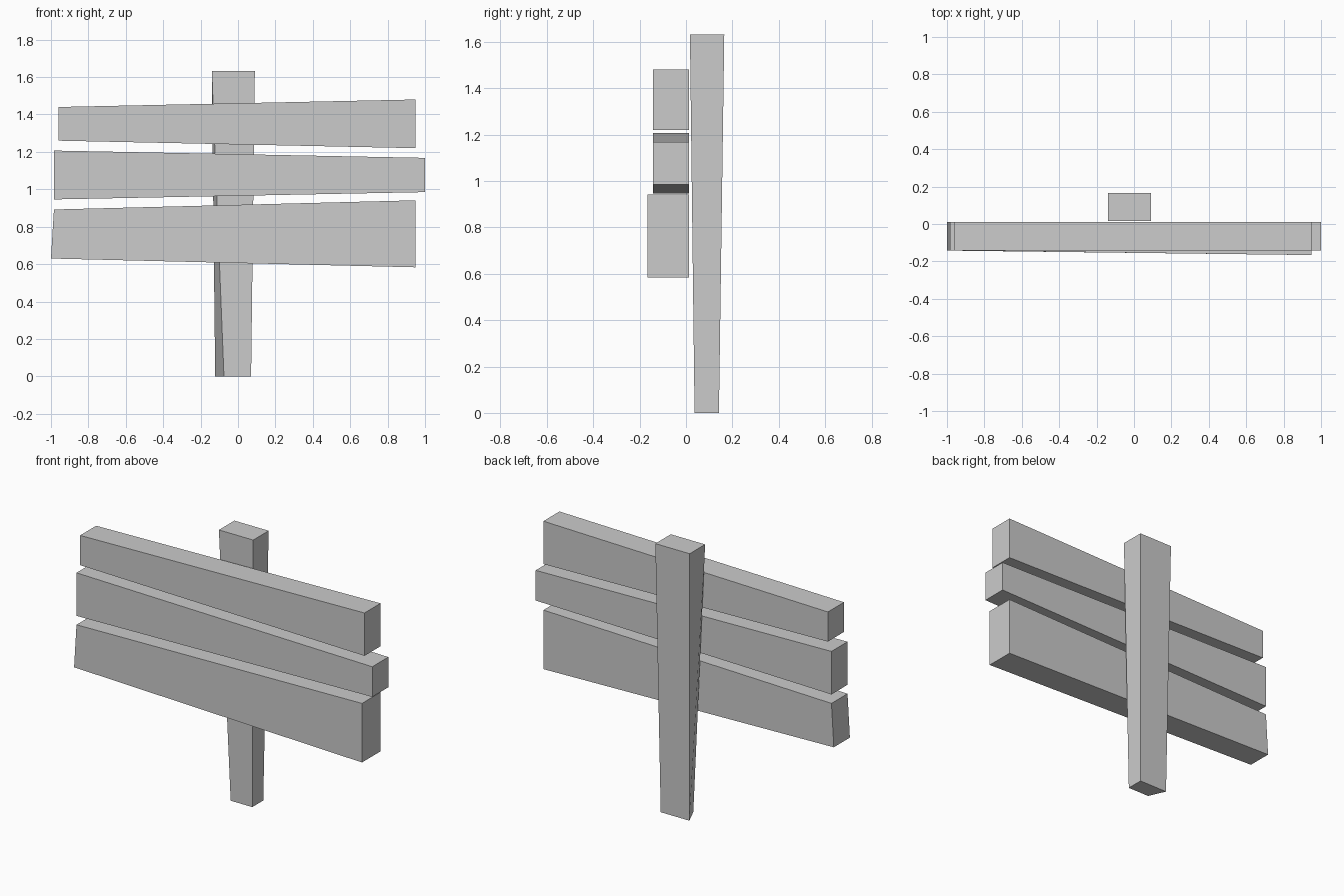
import bpy
import bmesh

if "Cube" in bpy.data.objects:
    bpy.data.objects.remove(bpy.data.objects["Cube"])


def loft_box(name, start, end):
    """Tapered box between two matching four-corner end faces."""
    bm = bmesh.new()
    a = [bm.verts.new(p) for p in start]
    b = [bm.verts.new(p) for p in end]
    bm.faces.new(a)
    bm.faces.new(b[::-1])
    for i in range(4):
        j = (i + 1) % 4
        bm.faces.new((a[i], b[i], b[j], a[j]))
    bmesh.ops.recalc_face_normals(bm, faces=bm.faces)
    mesh = bpy.data.meshes.new(name)
    bm.to_mesh(mesh)
    bm.free()
    obj = bpy.data.objects.new(name, mesh)
    bpy.context.collection.objects.link(obj)
    return obj


BACK = 0.012


def plank_end(bottom, top, front):
    """End face of a plank from its bottom and top (x, z) points."""
    (xb, zb), (xt, zt) = bottom, top
    return [(xb, front, zb), (xb, BACK, zb), (xt, BACK, zt), (xt, front, zt)]


# Post, narrowing and slightly skewed toward the ground
loft_box("post",
         [(-0.075, 0.037, 0), (0.07, 0.037, 0), (0.07, 0.142, 0), (-0.122, 0.142, 0)],
         [(-0.14, 0.017, 1.632), (0.09, 0.017, 1.632),
          (0.09, 0.165, 1.632), (-0.14, 0.165, 1.632)])

# Planks: left bottom, left top, left front y, right bottom, right top, right front y
planks = {
    "top_plank": ((-0.96, 1.26), (-0.96, 1.44), -0.142,
                  (0.948, 1.22), (0.948, 1.48), -0.142),
    "middle_plank": ((-0.984, 0.946), (-0.984, 1.207), -0.142,
                     (1.0, 0.985), (1.0, 1.168), -0.142),
    "bottom_plank": ((-1.0, 0.63), (-0.984, 0.892), -0.142,
                     (0.948, 0.583), (0.948, 0.941), -0.166),
}
for name, (lb, lt, lf, rb, rt, rf) in planks.items():
    loft_box(name, plank_end(lb, lt, lf), plank_end(rb, rt, rf))
